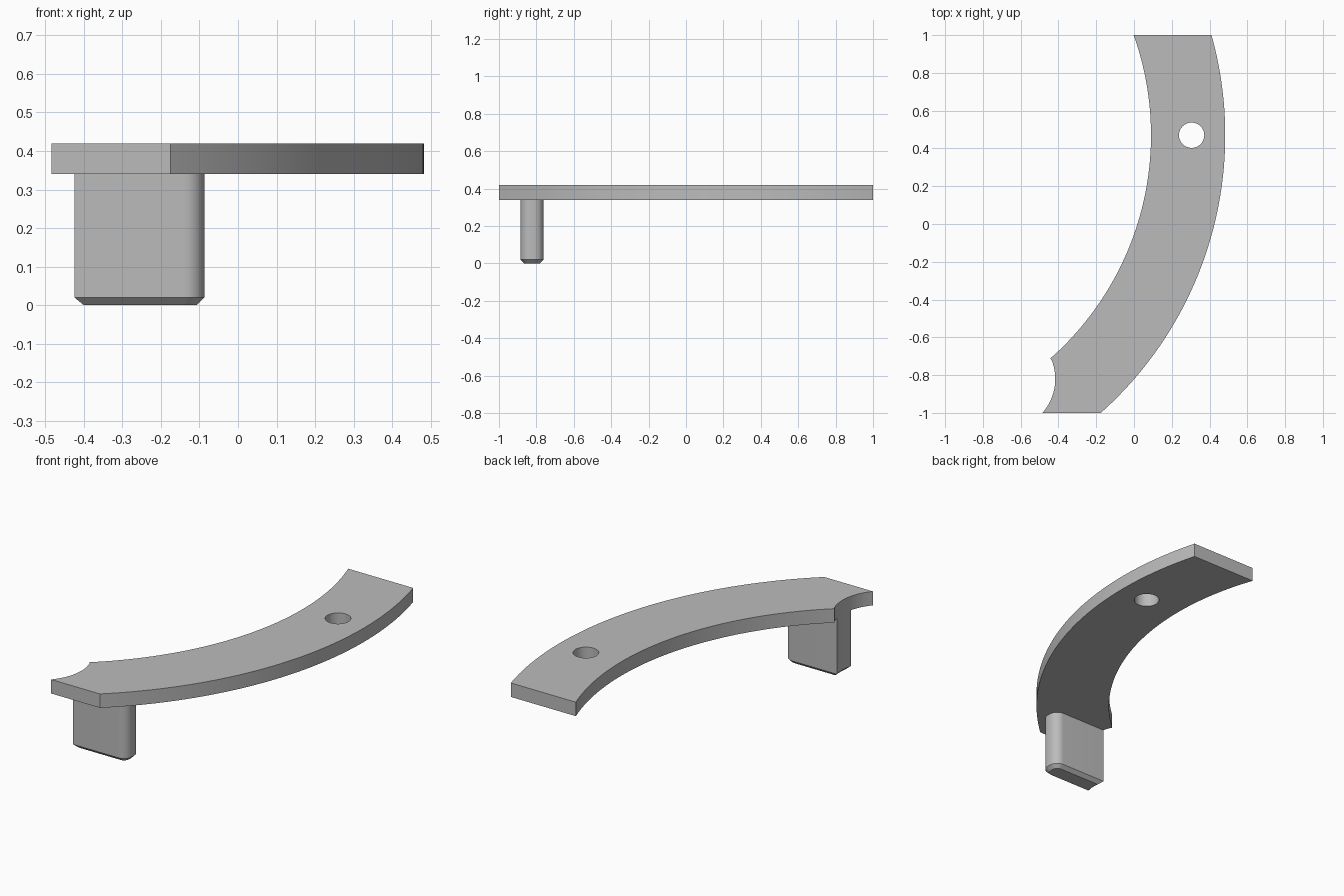
import bpy, bmesh
from math import sin, cos, pi, asin, sqrt
from mathutils import Vector

cube = bpy.data.objects.get("Cube")
if cube:
    bpy.data.objects.remove(cube)

grey = bpy.data.materials.new("plain grey")
grey.use_nodes = True
colour = (0.5, 0.5, 0.5, 1)
grey.diffuse_color = colour
grey.node_tree.nodes["Principled BSDF"].inputs["Base Color"].default_value = colour

PLATE_BOTTOM, PLATE_TOP = 0.34, 0.42
BEND = (-1.487, 0.47)              # shared centre of both long edges
OUTER, INNER = 1.97, 1.577
NOTCH, NOTCH_R = (-0.69, -0.82), 0.273


def arc(centre, radius, start, end, steps):
    """Points along an arc, both ends included."""
    return [(centre[0] + radius * cos(start + (end - start) * i / steps),
             centre[1] + radius * sin(start + (end - start) * i / steps))
            for i in range(steps + 1)]


def angle_at(centre, radius, y):
    return asin((y - centre[1]) / radius)


def finish(name, bm):
    bmesh.ops.recalc_face_normals(bm, faces=bm.faces)
    mesh = bpy.data.meshes.new(name)
    bm.to_mesh(mesh)
    bm.free()
    mesh.materials.append(grey)
    obj = bpy.data.objects.new(name, mesh)
    bpy.context.collection.objects.link(obj)
    bpy.ops.object.select_all(action='DESELECT')
    obj.select_set(True)
    bpy.context.view_layer.objects.active = obj
    bpy.ops.object.shade_smooth_by_angle(angle=pi / 6)
    return obj


# Curved plate: outline and pivot hole filled together, then extruded
def edge_arc(centre, radius, y0, y1, steps):
    return arc(centre, radius, angle_at(centre, radius, y0),
               angle_at(centre, radius, y1), steps)


outline = (edge_arc(BEND, OUTER, -1, 1, 56)
           + edge_arc(BEND, INNER, 1, -0.712, 56)
           + edge_arc(NOTCH, NOTCH_R, -0.712, -1, 20)[1:])
hole = arc((0.305, 0.47), 0.067, 0, 2 * pi, 48)[:-1]

bm = bmesh.new()
for loop in (outline, hole):
    verts = [bm.verts.new((x, y, PLATE_BOTTOM)) for x, y in loop]
    for a, b in zip(verts, verts[1:] + verts[:1]):
        bm.edges.new((a, b))
bmesh.ops.triangle_fill(bm, edges=bm.edges[:], use_beauty=True,
                        normal=Vector((0, 0, 1)))
top = bmesh.ops.extrude_face_region(bm, geom=bm.faces[:])
bmesh.ops.translate(bm, vec=(0, 0, PLATE_TOP - PLATE_BOTTOM),
                    verts=[g for g in top["geom"] if isinstance(g, bmesh.types.BMVert)])
# Keep the flat underside
if not any(f.normal.z and all(v.co.z < PLATE_BOTTOM + 0.001 for v in f.verts)
           for f in bm.faces):
    bmesh.ops.triangle_fill(bm, edges=[e for e in bm.edges if e.is_boundary],
                            use_beauty=True, normal=Vector((0, 0, -1)))
finish("curved_plate", bm)


# Peg: rounded on one end, hollowed to match the notch on the other
def peg_section(inset):
    front, back, right = -0.885 + inset, -0.762 - inset, -0.087 - inset
    r = 0.052 - inset
    return (arc((right - r, front + r), r, -pi / 2, 0, 10)
            + arc((right - r, back - r), r, 0, pi / 2, 10)
            + edge_arc(NOTCH, NOTCH_R + inset, back, front, 8))


bm = bmesh.new()
rings = [[bm.verts.new((x, y, z)) for x, y in peg_section(inset)]
         for inset, z in ((0.02, 0), (0, 0.02), (0, PLATE_BOTTOM))]
for low, high in zip(rings, rings[1:]):
    for i in range(len(low)):
        bm.faces.new((low[i - 1], low[i], high[i], high[i - 1]))
bm.faces.new(rings[0])
bm.faces.new(rings[-1])
finish("peg", bm)
